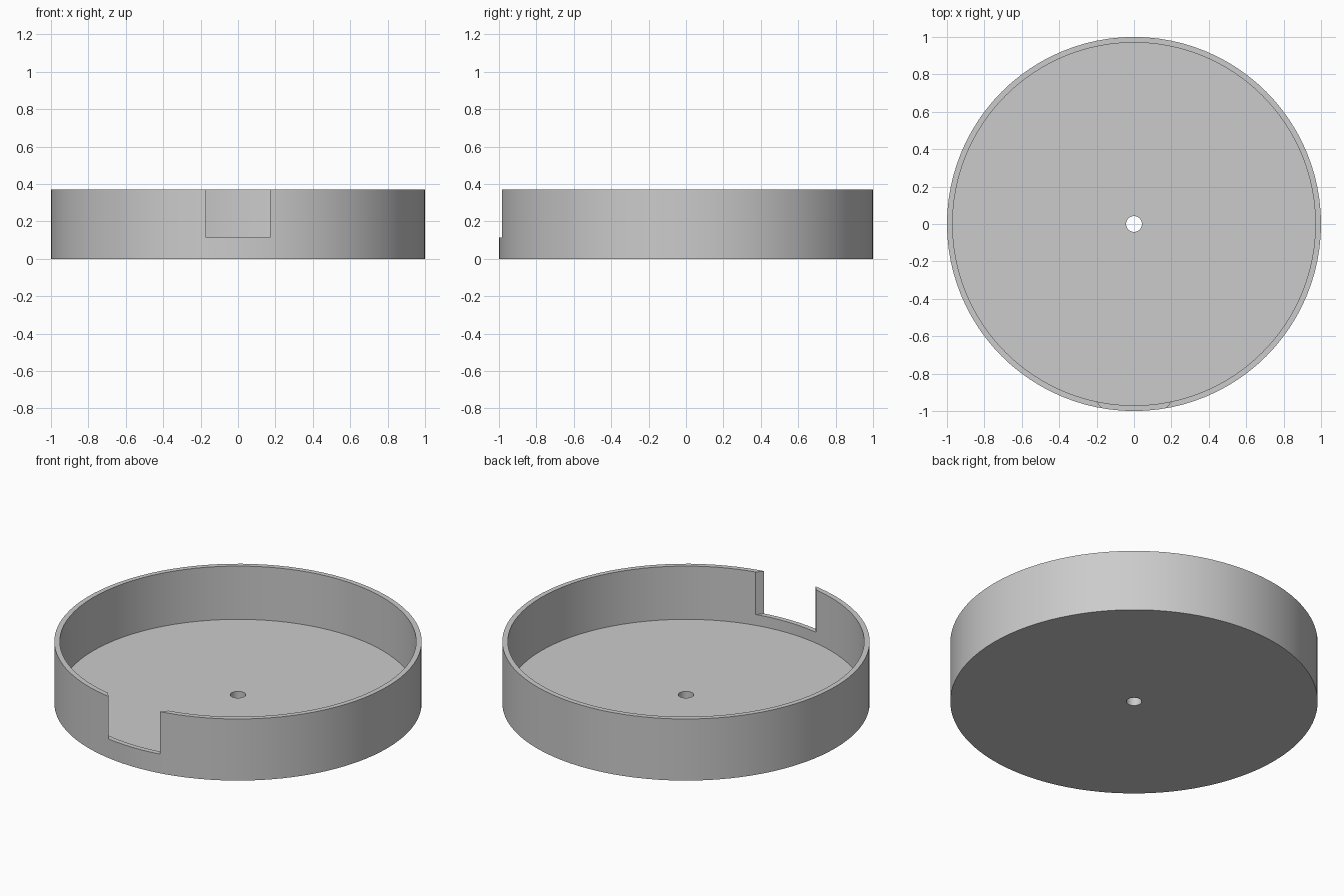
import bpy, bmesh
from math import radians, tau
from mathutils import Vector

if "Cube" in bpy.data.objects:
    bpy.data.objects.remove(bpy.data.objects["Cube"], do_unlink=True)

HEIGHT, FLOOR, OUTER, INNER, HOLE = 0.37, 0.05, 1.0, 0.97, 0.042
NOTCH_HALF, NOTCH_Z, FLARE = 0.17, 0.115, 0.85
SEGMENTS = 96

grey = bpy.data.materials.new("light_grey")
grey.use_nodes = True
colour = (0.6, 0.6, 0.6, 1)
grey.diffuse_color = colour
grey.node_tree.nodes["Principled BSDF"].inputs["Base Color"].default_value = colour


def make_object(name, bm):
    bmesh.ops.recalc_face_normals(bm, faces=bm.faces)
    mesh = bpy.data.meshes.new(name)
    bm.to_mesh(mesh)
    bm.free()
    mesh.materials.append(grey)
    obj = bpy.data.objects.new(name, mesh)
    bpy.context.collection.objects.link(obj)
    return obj


# Round tray: floor, thin wall and centre hole turned from one closed profile
bm = bmesh.new()
profile = [(HOLE, 0), (OUTER, 0), (OUTER, HEIGHT), (INNER, HEIGHT), (INNER, FLOOR), (HOLE, FLOOR)]
verts = [bm.verts.new((r, 0, z)) for r, z in profile]
edges = [bm.edges.new((a, b)) for a, b in zip(verts, verts[1:] + verts[:1])]
bmesh.ops.spin(bm, geom=verts + edges, cent=(0, 0, 0), axis=(0, 0, 1),
               angle=tau, steps=SEGMENTS, use_merge=True)
bmesh.ops.remove_doubles(bm, verts=bm.verts, dist=0.0001)
tray = make_object("round_tray", bm)

# Front notch cutter: its sides flare towards the inside
bm = bmesh.new()
front, back = -1.1, -0.9
w_front, w_back = [NOTCH_HALF + FLARE * (y + 0.985) for y in (front, back)]
outline = [(-w_front, front), (w_front, front), (w_back, back), (-w_back, back)]
base = bm.faces.new([bm.verts.new((x, y, NOTCH_Z)) for x, y in outline])
top = bmesh.ops.extrude_face_region(bm, geom=[base])
bmesh.ops.translate(bm, vec=Vector((0, 0, HEIGHT)),
                    verts=[g for g in top["geom"] if isinstance(g, bmesh.types.BMVert)])
cutter = make_object("notch_cutter", bm)
cutter.hide_render = True

# Cut the notch and finish the shading
bpy.ops.object.select_all(action='DESELECT')
tray.select_set(True)
bpy.context.view_layer.objects.active = tray
cut = tray.modifiers.new("notch", 'BOOLEAN')
cut.operation, cut.solver, cut.object = 'DIFFERENCE', 'EXACT', cutter
bpy.ops.object.modifier_apply(modifier=cut.name)
bpy.data.objects.remove(cutter, do_unlink=True)
bpy.ops.object.shade_smooth_by_angle(angle=radians(30))
